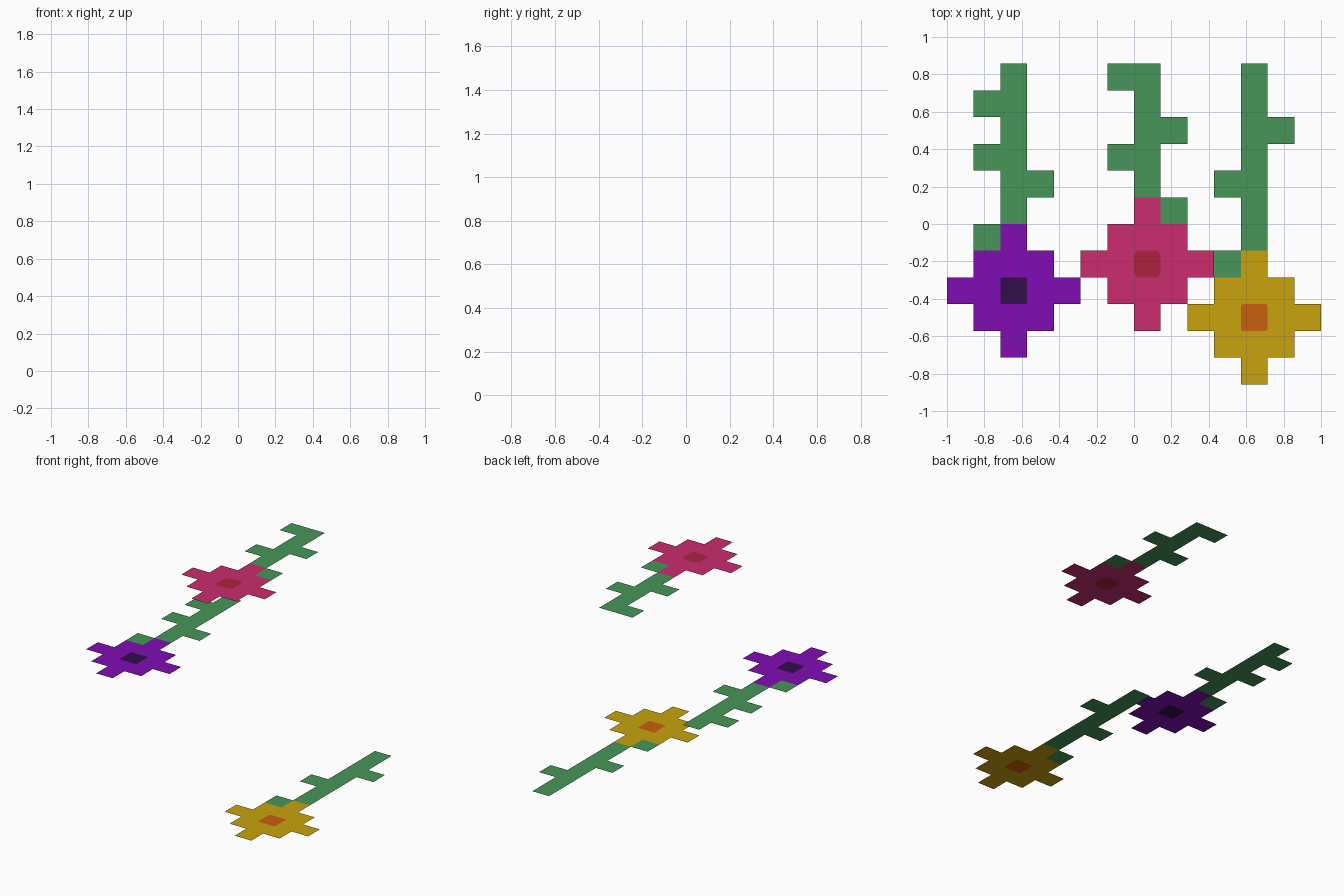
import bpy, bmesh
from mathutils import Vector

if "Cube" in bpy.data.objects:
    bpy.data.objects.remove(bpy.data.objects["Cube"])

C = 1 / 7                      # side of one square cell


def material(name, rgb):
    m = bpy.data.materials.new(name)
    lin = [(c / 255 / 12.92) if c < 11 else ((c / 255 + 0.055) / 1.055) ** 2.4 for c in rgb]
    m.diffuse_color = (*lin, 1)
    m.use_nodes = True
    m.node_tree.nodes["Principled BSDF"].inputs["Base Color"].default_value = m.diffuse_color
    return m


def sheet(name, cells, origin, z, mats, corner=0):
    """Flat sheet of square cells; cell (0, 0) takes the second material."""
    bm = bmesh.new()
    for i, j in cells:
        x, y = -1 + (origin[0] + i) * C, -6 * C + (origin[1] + j) * C
        bm.faces.new([bm.verts.new((x + a * C, y + b * C, z))
                      for a, b in ((0, 0), (1, 0), (1, 1), (0, 1))])
    bmesh.ops.remove_doubles(bm, verts=bm.verts[:], dist=1e-4)
    mid = Vector((-1 + (origin[0] + .5) * C, -6 * C + (origin[1] + .5) * C, z))
    if corner:                 # clip the corners of the centre
        near = [v for v in bm.verts if (v.co - mid).length < C * 0.75]
        bmesh.ops.bevel(bm, geom=near, offset=corner, segments=1, affect='VERTICES')
    for f in bm.faces:
        if f.normal.z < 0:
            f.normal_flip()
        if len(mats) > 1:
            f.material_index = int((f.calc_center_median() - mid).length < 0.02)
    me = bpy.data.meshes.new(name)
    bm.to_mesh(me)
    bm.free()
    for m in mats:
        me.materials.append(m)
    bpy.context.collection.objects.link(bpy.data.objects.new(name, me))


green = material("leaf green", (70, 150, 88))
# petal shape: 3x3 block with a one-cell tip on each side
head = [(i, j) for i in (-1, 0, 1) for j in (-1, 0, 1)] + [(2, 0), (-2, 0), (0, 2), (0, -2)]

# colour, petal rgb, centre rgb, centre cell, height, leaves, corner clip
flowers = [
    ("purple", (128, 13, 180), (48, 14, 75), (2, 3), 6 * C,
     [(-1, 7), (-1, 5), (1, 4), (-1, 2)], 0.004),
    ("pink", (203, 45, 112), (172, 34, 62), (7, 4), 11 * C,
     [(-1, 7), (1, 5), (-1, 4), (1, 2)], 0.02),
    ("yellow", (200, 163, 14), (202, 96, 14), (11, 2), 0,
     [(1, 7), (-1, 5), (-1, 2)], 0.008),
]
for name, petal, centre, cell, z, leaves, corner in flowers:
    sheet(name + "_flower_head", head, cell, z,
          [material(name + " petal", petal), material(name + " centre", centre)], corner)
    stem = [(0, j) for j in range(3, 12 - cell[1])]
    sheet(name + "_stem_and_leaves", stem + leaves, cell, z, [green])
